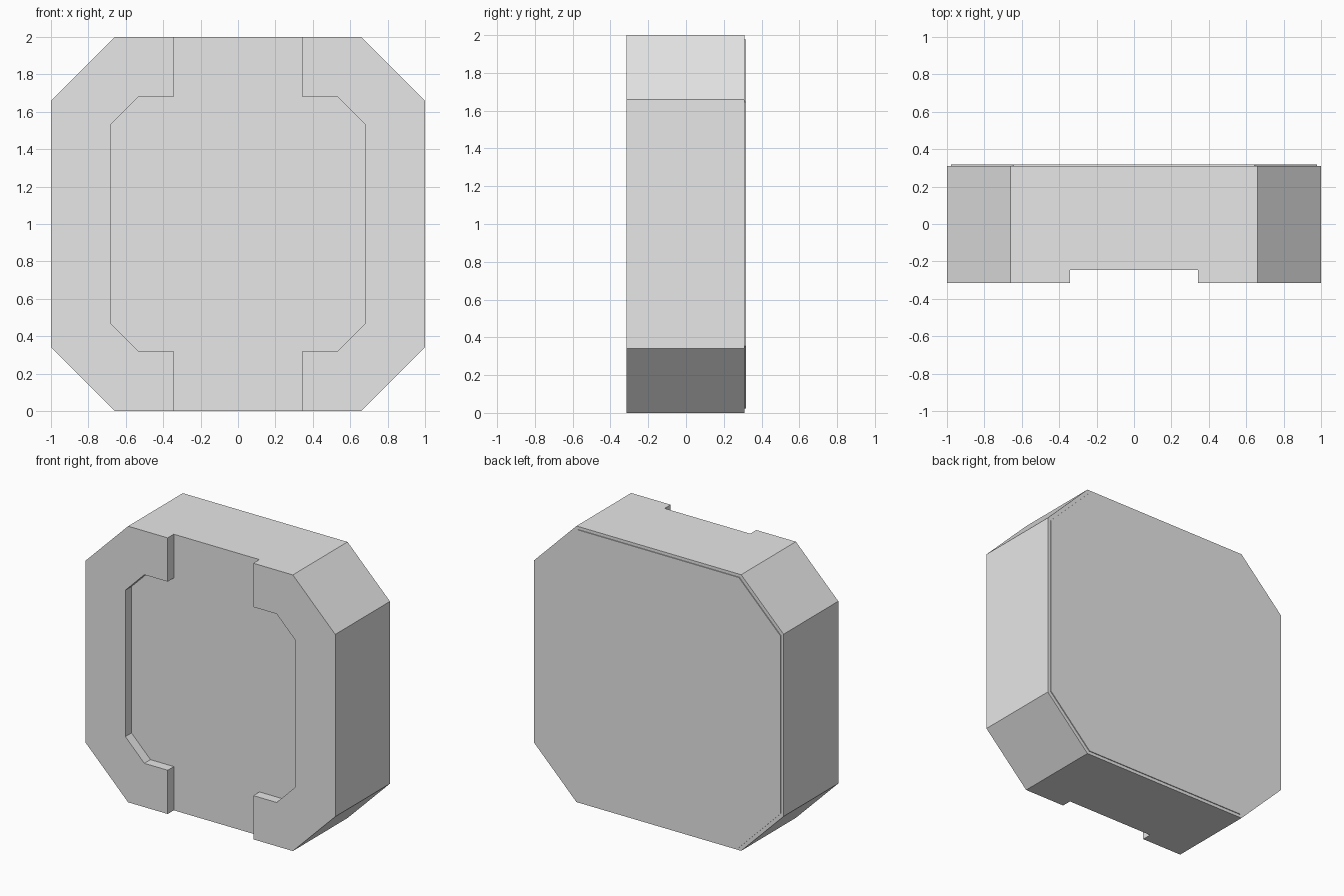
import bpy
import bmesh

cube = bpy.data.objects.get("Cube")
if cube:
    bpy.data.objects.remove(cube, do_unlink=True)

grey = bpy.data.materials.new("light_grey")
grey.use_nodes = True
colour = (0.8, 0.8, 0.8, 1)
grey.diffuse_color = colour
grey.node_tree.nodes["Principled BSDF"].inputs["Base Color"].default_value = colour


def symmetric(quarter):
    """Mirror a top-right quarter outline into a closed outline."""
    right = quarter + [(x, -z) for x, z in reversed(quarter)]
    return right + [(-x, z) for x, z in reversed(right)]


def prism(name, outline, front, back):
    """Extrude an x-z outline, centred at height 1, along y."""
    bm = bmesh.new()
    face = bm.faces.new([bm.verts.new((x, front, z + 1)) for x, z in outline])
    moved = bmesh.ops.extrude_face_region(bm, geom=[face])["geom"]
    verts = [v for v in moved if isinstance(v, bmesh.types.BMVert)]
    bmesh.ops.translate(bm, verts=verts, vec=(0, back - front, 0))
    bmesh.ops.recalc_face_normals(bm, faces=bm.faces)
    mesh = bpy.data.meshes.new(name)
    bm.to_mesh(mesh)
    bm.free()
    mesh.materials.append(grey)
    obj = bpy.data.objects.new(name, mesh)
    bpy.context.collection.objects.link(obj)
    return obj


# Octagonal block
octagon = symmetric([(0.66, 1), (1, 0.66)])
body = prism("body", octagon, -0.315, 0.311)

# Shallow front recess, open at the top and bottom
recess = symmetric([(0.343, 1.1), (0.343, 0.683), (0.53, 0.683), (0.682, 0.53)])
cutter = prism("recess_cutter", recess, -0.4, -0.245)
cutter.hide_render = True
cut = body.modifiers.new("recess", "BOOLEAN")
cut.operation = "DIFFERENCE"
cut.solver = "EXACT"
cut.object = cutter
bpy.context.view_layer.objects.active = body
bpy.ops.object.modifier_apply(modifier=cut.name)
bpy.data.objects.remove(cutter, do_unlink=True)

# Thin back panel set in slightly from the edge
prism("back_panel", [(x * 0.978, z * 0.978) for x, z in octagon], 0.305, 0.317)
